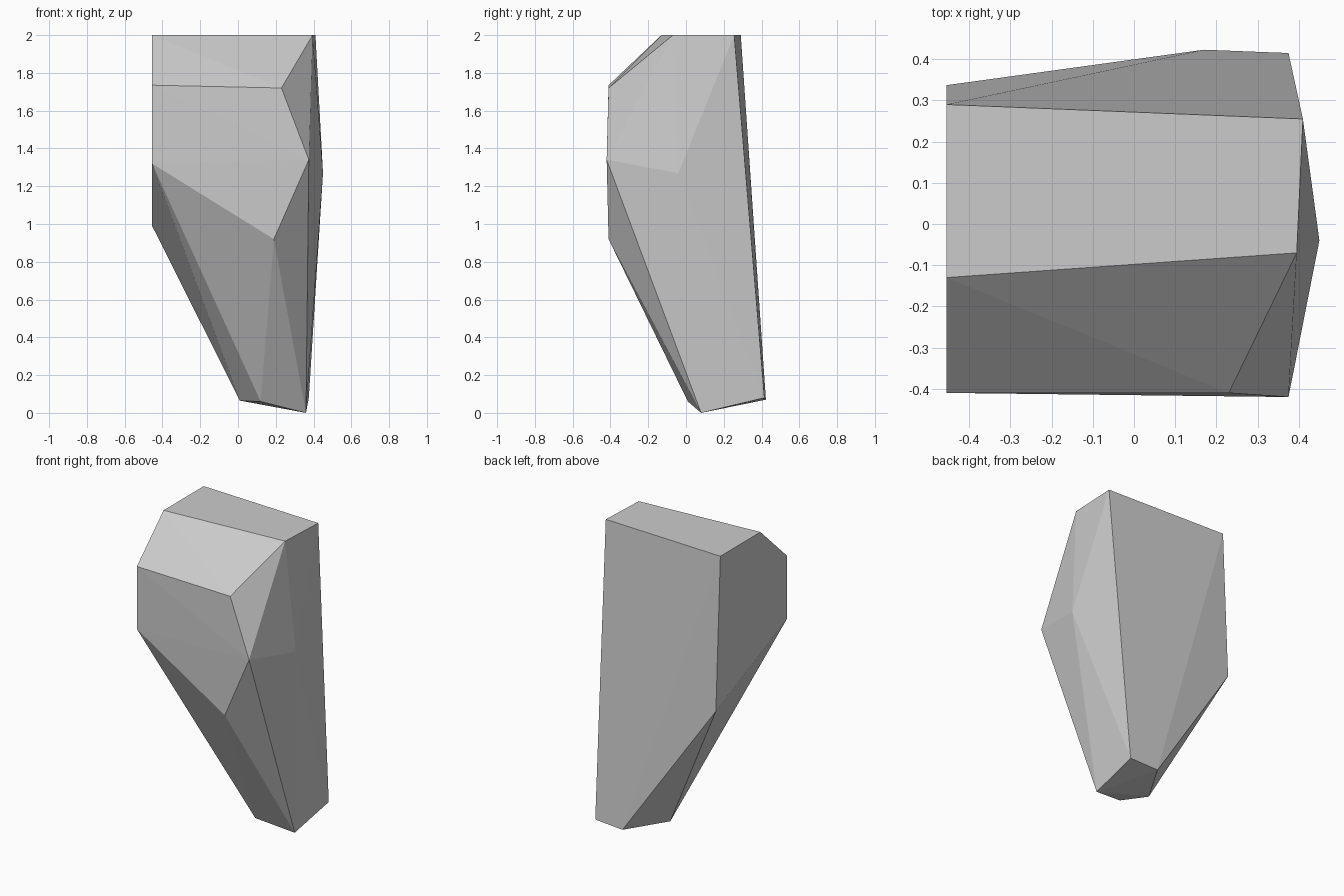
import bpy
import bmesh

cube = bpy.data.objects.get("Cube")
if cube:
    bpy.data.objects.remove(cube, do_unlink=True)

# One plain stone colour
stone = bpy.data.materials.new("stone_grey")
stone.use_nodes = True
colour = (0.6, 0.6, 0.6, 1)
stone.diffuse_color = colour
stone.node_tree.nodes["Principled BSDF"].inputs["Base Color"].default_value = colour

LEFT_CUT = -0.455   # flat cut side
FRONT = -0.41       # flat front

# Corner groups of the chiselled rock
top = [(LEFT_CUT, -0.13, 2), (LEFT_CUT, 0.29, 2), (0.41, 0.255, 2), (0.395, -0.07, 2)]
front = [(LEFT_CUT, FRONT, 1.735), (0.23, FRONT, 1.72), (0.375, -0.42, 1.34),
         (0.19, FRONT, 0.92), (LEFT_CUT, FRONT, 1.32)]
sides = [(0.45, -0.04, 1.27), (LEFT_CUT, 0.337, 0.99)]
foot = [(0.36, 0.08, 0), (0.12, 0.01, 0.06), (0.01, 0.15, 0.065),
        (0.17, 0.423, 0.07), (0.375, 0.415, 0.08)]

# Rock body: faceted hull around the corners
bm = bmesh.new()
for corner in top + front + sides + foot:
    bm.verts.new(corner)
bmesh.ops.convex_hull(bm, input=bm.verts)
bmesh.ops.dissolve_limit(bm, angle_limit=0.01, verts=bm.verts, edges=bm.edges)
bmesh.ops.recalc_face_normals(bm, faces=bm.faces)

mesh = bpy.data.meshes.new("rock")
bm.to_mesh(mesh)
bm.free()
mesh.materials.append(stone)
rock = bpy.data.objects.new("rock", mesh)
bpy.context.collection.objects.link(rock)
